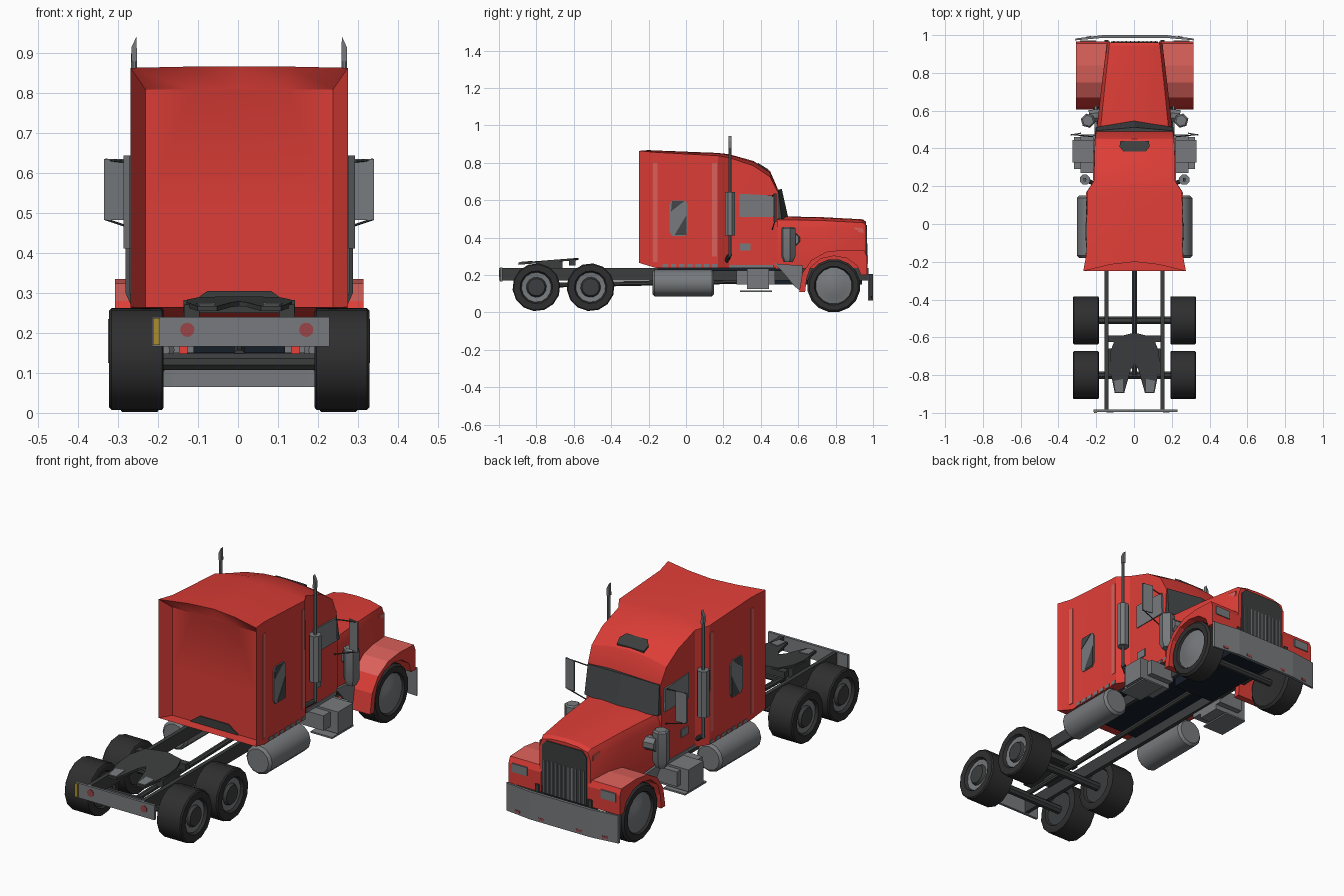
import bpy, bmesh, math
from mathutils import Vector

if "Cube" in bpy.data.objects:
    bpy.data.objects.remove(bpy.data.objects["Cube"])

def material(name, c):
    m = bpy.data.materials.new(name)
    m.diffuse_color = (*c, 1)
    m.use_nodes = True
    m.node_tree.nodes["Principled BSDF"].inputs["Base Color"].default_value = m.diffuse_color
    return m

RED = material("red_paint", (0.73, 0.047, 0.038))
PALE = material("pale_red_highlight", (0.72, 0.12, 0.105))
GREY = material("grey_metal", (0.185, 0.195, 0.205))
DARK = material("dark_chassis", (0.045, 0.047, 0.048))
TYRE = material("black_rubber", (0.028, 0.028, 0.029))
GLASS = material("dark_glass", (0.055, 0.06, 0.063))
NAVY = material("navy_underside", (0.008, 0.013, 0.022))
LAMP = material("red_lamp", (0.32, 0.06, 0.065))
YELLOW = material("yellow_marker", (0.4, 0.27, 0.03))

def finish(name, bm, mats, mirror=False, smooth=None):
    bmesh.ops.remove_doubles(bm, verts=bm.verts, dist=1e-5)
    bmesh.ops.recalc_face_normals(bm, faces=bm.faces)
    me = bpy.data.meshes.new(name)
    bm.to_mesh(me)
    bm.free()
    for m in mats:
        me.materials.append(m)
    ob = bpy.data.objects.new(name, me)
    bpy.context.collection.objects.link(ob)
    if mirror:
        ob.modifiers.new("Mirror", 'MIRROR').use_mirror_merge = False
    if smooth:
        bpy.ops.object.select_all(action='DESELECT')
        ob.select_set(True)
        bpy.context.view_layer.objects.active = ob
        bpy.ops.object.shade_smooth_by_angle(angle=math.radians(smooth))
    ob.location.x = 0.003
    return ob

def prism(name, pts, vec, mat, mirror=False):
    """Polygon of 3D points pushed along a vector."""
    bm = bmesh.new()
    a = [bm.verts.new(p) for p in pts]
    b = [bm.verts.new(Vector(p) + Vector(vec)) for p in pts]
    bm.faces.new(a)
    bm.faces.new(b[::-1])
    for i in range(len(a)):
        j = (i + 1) % len(a)
        bm.faces.new((a[i], b[i], b[j], a[j]))
    return finish(name, bm, [mat], mirror)

def box(name, x, y, z, mat, mirror=False):
    pts = [(x[0], y[0], z[0]), (x[1], y[0], z[0]), (x[1], y[1], z[0]), (x[0], y[1], z[0])]
    return prism(name, pts, (0, 0, z[1] - z[0]), mat, mirror)

def lathe(name, centre, axis, profile, mats, ids=None, segs=14, mirror=False):
    """Spin (distance, radius) pairs about an axis through centre."""
    d = Vector(axis).normalized()
    u = d.orthogonal().normalized()
    v = d.cross(u)
    bm = bmesh.new()
    rings = []
    for t, r in profile:
        rings.append([bm.verts.new(Vector(centre) + d * t + r * (u * math.cos(a) + v * math.sin(a)))
                      for a in (2 * math.pi * (k + .5) / segs for k in range(segs))])
    for i in range(len(rings) - 1):
        for k in range(segs):
            n = (k + 1) % segs
            f = bm.faces.new((rings[i][k], rings[i][n], rings[i + 1][n], rings[i + 1][k]))
            f.material_index = ids[i] if ids else 0
    return finish(name, bm, mats, mirror, 35)

def rod(name, p, q, r, mat, segs=8, mirror=False):
    d = Vector(q) - Vector(p)
    return lathe(name, p, d, [(0, 0), (0, r), (d.length, r), (d.length, 0)], [mat], None, segs, mirror)

def loft(name, sections, mat, smooth=30):
    """Sections are right-half outlines ending on the centre line."""
    bm = bmesh.new()
    rings = [[bm.verts.new(p) for p in s] + [bm.verts.new((-x, y, z)) for x, y, z in s[-2::-1]]
             for s in sections]
    n = len(rings[0])
    for a, b in zip(rings, rings[1:]):
        for i in range(n):
            j = (i + 1) % n
            bm.faces.new((a[i], a[j], b[j], b[i]))
    bm.faces.new(rings[0])
    bm.faces.new(rings[-1][::-1])
    return finish(name, bm, [mat], False, smooth)

# Cab and sleeper: recessed back panel, flared rear rim, swept roof
cab = [[(.235, -.19, .265), (.235, -.19, .5), (.235, -.19, .81), (.12, -.19, .81), (0, -.19, .811)],
       [(.272, -.25, .265), (.272, -.25, .5), (.272, -.25, .864), (.13, -.215, .867), (0, -.2, .868)]]
for y, w, wt, zs, zt in [(-.16, .255, .255, .856, .866), (.17, .254, .252, .838, .853),
                         (.23, .215, .214, .828, .846), (.36, .215, .213, .785, .81),
                         (.45, .213, .209, .725, .755), (.49, .209, .203, .645, .662)]:
    cab.append([(w, y, .238), (w, y, .5), (wt, y, zs), (wt / 2, y, zt - .25 * (zt - zs)), (0, y, zt)])
loft("cab", cab, RED)
prism("back_panel_notch", [(-.14, -.191, .262), (.14, -.191, .262), (.08, -.191, .305), (-.08, -.191, .305)],
      (0, -.005, 0), DARK)

# Shallow V windscreen and roof window
loft("windscreen", [[(.206, .47, .5), (.206, .512, .5), (0, .548, .5)],
                    [(.2, .46, .652), (.2, .494, .648), (0, .512, .66)]], GLASS, 10)
prism("roof_window", [(-.06, .385, .799), (.06, .385, .799), (.08, .41, .784), (.075, .44, .765),
                      (-.075, .44, .765), (-.08, .41, .784)], (0, 0, -.009), DARK)

# Tapered hood and grille
hood = []
for y, w, z in [(.48, .203, .514), (.72, .176, .51), (.945, .149, .498), (.962, .143, .485)]:
    hood.append([(w, y, .235), (w, y, z - .06), (w * .9, y, z - .018), (w * .5, y, z - .004), (0, y, z)])
loft("hood", hood, RED)
prism("grille", [(-.125, .96, .2), (.125, .96, .2), (.125, .96, .44), (.1, .96, .468), (-.1, .96, .468),
                 (-.125, .96, .44)], (0, .007, 0), DARK)
for i in range(11):
    x = -.11 + i * .022
    box("grille_bar", (x - .003, x + .003), (.964, .97), (.205, .37), GREY)
prism("hood_side_highlight", [(.149, .9, .455), (.1465, .95, .45), (.1465, .95, .425), (.149, .9, .435)],
      (.004, 0, 0), PALE, True)

# Front fenders with pale tops, and headlights
arch = [(.605, .11), (.622, .21), (.67, .28), (.75, .324), (.84, .335), (.955, .33), (.967, .3), (.967, .2),
        (.935, .2), (.915, .25), (.86, .29), (.79, .302), (.72, .287), (.665, .24), (.645, .18), (.637, .11)]
fender = prism("front_fender", [(.13, y, z) for y, z in arch], (.181, 0, 0), RED, True)
fender.data.materials.append(PALE)
for f in fender.data.polygons:
    if f.normal.z > .6 and .64 < f.center.y < .9 and f.center.z > .22:
        f.material_index = 1
box("headlight", (.205, .29), (.965, .972), (.262, .305), GREY, True)
prism("splash_panel", [(.2, .47, .262), (.2, .625, .25), (.2, .612, .115), (.2, .58, .14), (.2, .5, .235)],
      (.012, 0, 0), GREY, True)

# Front bumper, bent in plan
prism("front_bumper", [(-.316, .972, .065), (-.17, .985, .065), (.17, .985, .065), (.316, .972, .065),
                       (.312, .982, .065), (.17, 1, .065), (-.17, 1, .065), (-.312, .982, .065)],
      (0, 0, .14), GREY)
box("bumper_marker", (.09, .12), (.995, 1.001), (.075, .087), LAMP, True)
prism("bumper_marker", [(.23, .99, .075), (.26, .985, .075), (.26, .985, .087), (.23, .99, .087)],
      (0, .0055, 0), LAMP, True)

# Side windows, handles, lower trim and pale seams
prism("door_window", [(.21, .285, .51), (.21, .475, .51), (.21, .47, .625), (.21, .285, .635)],
      (.009, 0, 0), GREY, True)
prism("sleeper_window", [(.251, y, z) for y, z in [(-.075, .41), (-.005, .41), (.008, .43), (.008, .58),
                                                   (-.005, .598), (-.075, .598), (-.088, .58), (-.088, .43)]],
      (.008, 0, 0), GREY, True)
prism("sleeper_window_shade", [(.257, -.06, .415), (.257, .002, .415), (.257, .002, .52)], (.004, 0, 0), GLASS, True)
prism("sleeper_window_shade", [(.257, -.08, .54), (.257, -.01, .595), (.257, -.075, .595)], (.004, 0, 0), GLASS, True)
box("door_handle", (.21, .22), (.29, .345), (.33, .37), GREY, True)
for i in range(7):
    y = -.125 + i * .044
    box("sleeper_trim", (.25, .257), (y, y + .028), (.24, .258), GREY, True)
box("door_trim", (.21, .219), (.23, .47), (.238, .254), GREY, True)
prism("rear_seam_highlight", [(.253, -.153, .27), (.253, -.153, .8), (.255, -.176, .8), (.255, -.176, .27)],
      (.0055, 0, 0), PALE, True)
box("front_seam_highlight", (.25, .256), (.14, .165), (.3, .8), PALE, True)

# Mirrors on thin brackets
prism("mirror", [(.283, .478, .483), (.338, .468, .483), (.338, .468, .636), (.283, .478, .636)],
      (0, .006, 0), GREY, True)
for z0, z1 in ((.44, .485), (.62, .634)):
    rod("mirror_bracket", (.2, .46, z0), (.335, .474, z1), .003, DARK, 6, True)

# Exhaust stacks with slanted tips, and air cleaners
rod("exhaust_pipe", (.263, .235, .3), (.263, .235, .9), .008, GREY, 8, True)
prism("exhaust_tip", [(.256, .226, .88), (.27, .226, .88), (.27, .226, .915), (.257, .226, .943)],
      (0, .018, 0), GREY, True)
rod("exhaust_muffler", (.263, .235, .412), (.263, .235, .645), .029, GREY, 8, True)
rod("exhaust_elbow", (.263, .235, .31), (.215, .215, .275), .012, DARK, 8, True)
lathe("air_cleaner", (.247, .547, .27), (0, 0, 1),
      [(0, 0), (0, .025), (.03, .039), (.18, .039), (.187, .03), (.187, 0)], [GREY], None, 6, True)
rod("air_intake", (.15, .58, .39), (.24, .57, .39), .035, GREY, 8, True)

# Fuel tanks and step boxes
lathe("fuel_tank", (.234, -.18, .157), (0, 1, 0), [(0, 0), (0, .06), (.012, .072), (.318, .072), (.33, .06), (.33, 0)],
      [GREY], None, 12, True)
box("battery_box", (.15, .328), (.325, .445), (.125, .235), GREY, True)
box("upper_step", (.15, .285), (.27, .475), (.15, .225), GREY, True)
box("lower_step", (.2, .32), (.29, .46), (.11, .118), GREY, True)

# Chassis rails, axles and underside
box("frame_rail", (.138, .158), (-.985, .975), (.172, .238), DARK, True)
box("cab_floor", (-.2, .2), (-.15, .62), (.222, .239), NAVY)
box("engine", (-.115, .115), (.45, .94), (.15, .24), NAVY)
rod("drive_shaft", (0, -.8, .145), (0, .5, .17), .014, DARK)
for y in (-.8, -.51):
    rod("rear_axle", (-.2, y, .128), (.2, y, .128), .022, DARK)
rod("front_axle", (-.22, .79, .135), (.22, .79, .135), .018, DARK)

# Wheels with recessed hubs
for y in (-.8, -.51):
    lathe("rear_wheel", (0, y, .135), (1, 0, 0),
          [(.2, 0), (.2, .085), (.189, .092), (.189, .122), (.193, .128), (.32, .128), (.326, .122), (.326, .088),
           (.312, .08), (.308, .054), (.322, .046), (.324, 0)], [TYRE, GREY, DARK],
          [2, 0, 0, 0, 0, 0, 0, 0, 1, 2, 2], 14, True)
lathe("front_wheel", (0, .79, .143), (1, 0, 0),
      [(.2, 0), (.2, .1), (.195, .13), (.205, .143), (.293, .143), (.303, .132), (.303, .104),
       (.292, .098), (.3, .06), (.308, .035), (.308, 0)], [TYRE, GREY],
      [0, 0, 0, 0, 0, 0, 0, 1, 1, 1], 16, True)

# Coupling plate with rear notch, tilted forward and up
plan = [(0, -.575), (.1, -.6), (.13, -.68), (.132, -.76), (.105, -.895), (.055, -.895), (.02, -.77), (0, -.74)]
tilt = lambda x, y: (x, y, .292 + (y + .575) * .078)
prism("coupling_plate", [tilt(x, y) for x, y in plan + [(-x, y) for x, y in plan[-2:0:-1]]], (0, 0, -.012), DARK)
prism("coupling_tip", [tilt(x, y) for x, y in [(.06, -.89), (.1, -.89), (.108, -.83), (.06, -.82)]],
      (0, 0, .003), GREY, True)
box("coupling_front_lip", (-.14, .14), (-.625, -.59), (.25, .283), DARK)
box("coupling_mount", (.1, .138), (-.8, -.66), (.23, .272), DARK, True)

# Rear plate with lamps and marker strip
box("rear_plate", (-.218, .226), (-.995, -.982), (.166, .24), GREY)
for x in (-.13, .168):
    lathe("tail_lamp", (x, -.99, .208), (0, -1, 0), [(0, .018), (.008, .018), (.008, 0)], [LAMP], None, 12)
box("rear_marker", (-.216, -.198), (-1, -.99), (.17, .237), YELLOW)
